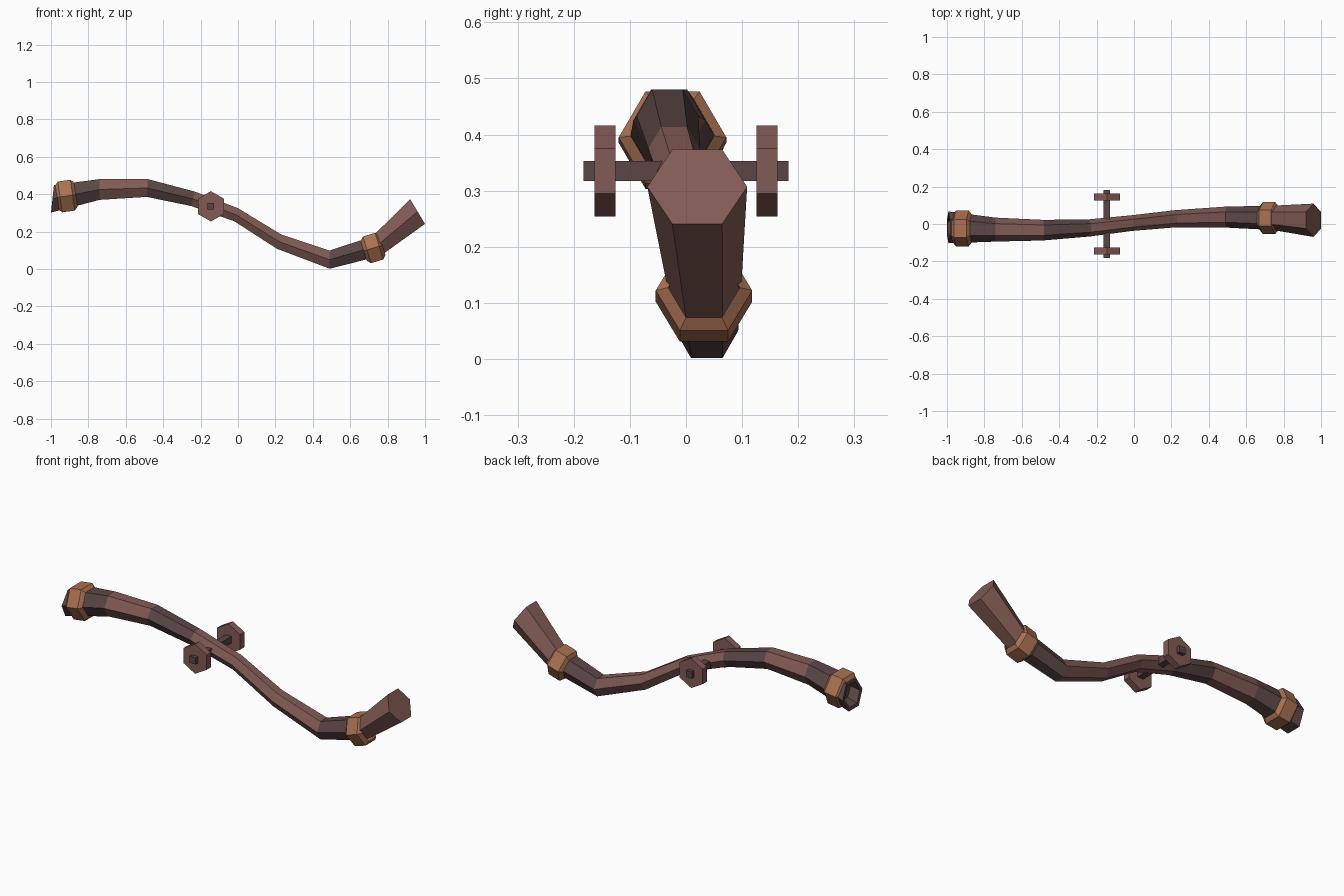
import bpy, bmesh, math
from mathutils import Vector

if "Cube" in bpy.data.objects:
    bpy.data.objects.remove(bpy.data.objects["Cube"])


def material(name, col):
    m = bpy.data.materials.new(name)
    m.diffuse_color = (*col, 1)
    m.use_nodes = True
    m.node_tree.nodes["Principled BSDF"].inputs["Base Color"].default_value = m.diffuse_color
    return m


RED = material("reddish wood", (0.225, 0.105, 0.092))
DARK = material("dark wood", (0.105, 0.062, 0.060))
COPPER = material("copper", (0.40, 0.165, 0.085))


def finish(bm, name, mats):
    bmesh.ops.recalc_face_normals(bm, faces=bm.faces)
    me = bpy.data.meshes.new(name)
    bm.to_mesh(me)
    bm.free()
    for m in mats:
        me.materials.append(m)
    ob = bpy.data.objects.new(name, me)
    bpy.context.collection.objects.link(ob)
    return ob


def hexagon(bm, c, r, tilt):
    """Hexagon with points to +-y, its normal pitched by tilt degrees in xz."""
    t = math.radians(tilt)
    up = Vector((-math.sin(t), 0, math.cos(t)))
    return [bm.verts.new(Vector(c) + r * (math.cos(a) * Vector((0, 1, 0)) + math.sin(a) * up))
            for a in (i * math.pi / 3 for i in range(6))]


def bridge(bm, a, b, mat=0):
    for i in range(6):
        j = (i + 1) % 6
        bm.faces.new((a[i], a[j], b[j], b[i])).material_index = mat


# Curved shaft: centre, radius, tilt, and material of the segment that follows
stations = [
    ((-0.94, -0.018, 0.387), 0.058, -2, 1),   # floor of hollow end
    ((-0.99, -0.018, 0.375), 0.066, -6, 1),   # inner rim
    ((-0.992, -0.018, 0.375), 0.085, -6, 1),  # outer rim
    ((-0.74, -0.030, 0.425), 0.064, 0, 0),
    ((-0.485, -0.033, 0.433), 0.055, -3, 1),
    ((-0.24, -0.021, 0.375), 0.046, -13, 0),
    ((-0.01, 0.005, 0.290), 0.042, -16, 0),
    ((0.22, 0.028, 0.146), 0.046, -16, 0),
    ((0.49, 0.037, 0.050), 0.056, 0, 1),
    ((0.74, 0.033, 0.122), 0.065, 22, 0),
    ((0.96, 0.020, 0.307), 0.089, 31, 0),
]
bm = bmesh.new()
rings = [hexagon(bm, c, r, t) for c, r, t, _ in stations]
for k in range(len(rings) - 1):
    bridge(bm, rings[k], rings[k + 1], stations[k][3])
bm.faces.new(rings[0]).material_index = 1
bm.faces.new(rings[-1]).material_index = 0
finish(bm, "curved_shaft", [RED, DARK])

# Chamfered copper bands
for name, c, r, tilt in (("left_band", (-0.918, -0.024, 0.390), 0.096, 8),
                         ("right_band", (0.722, 0.032, 0.112), 0.086, 17)):
    bm = bmesh.new()
    t = math.radians(tilt)
    ax = Vector((math.cos(t), 0, math.sin(t)))
    prof = [(-0.052, r - 0.022), (-0.034, r), (0.034, r), (0.052, r - 0.022)]
    loops = [hexagon(bm, Vector(c) + ax * d, rad, tilt) for d, rad in prof]
    for k in range(4):
        bridge(bm, loops[k], loops[(k + 1) % 4])
    finish(bm, name, [COPPER])

# Square axle through the shaft
bm = bmesh.new()
bmesh.ops.create_cube(bm, size=1)
bmesh.ops.scale(bm, vec=(0.036, 0.366, 0.036), verts=bm.verts)
bmesh.ops.translate(bm, vec=(-0.145, 0, 0.335), verts=bm.verts)
finish(bm, "axle", [DARK])

# Hexagonal wheels on both sides
for name, s in (("front_wheel", -1), ("back_wheel", 1)):
    bm = bmesh.new()
    loops = [[bm.verts.new((-0.145 + 0.081 * math.sin(i * math.pi / 3), y * s,
                            0.335 + 0.081 * math.cos(i * math.pi / 3))) for i in range(6)]
             for y in (0.126, 0.163)]
    bridge(bm, *loops)
    for l in loops:
        bm.faces.new(l)
    finish(bm, name, [RED])
